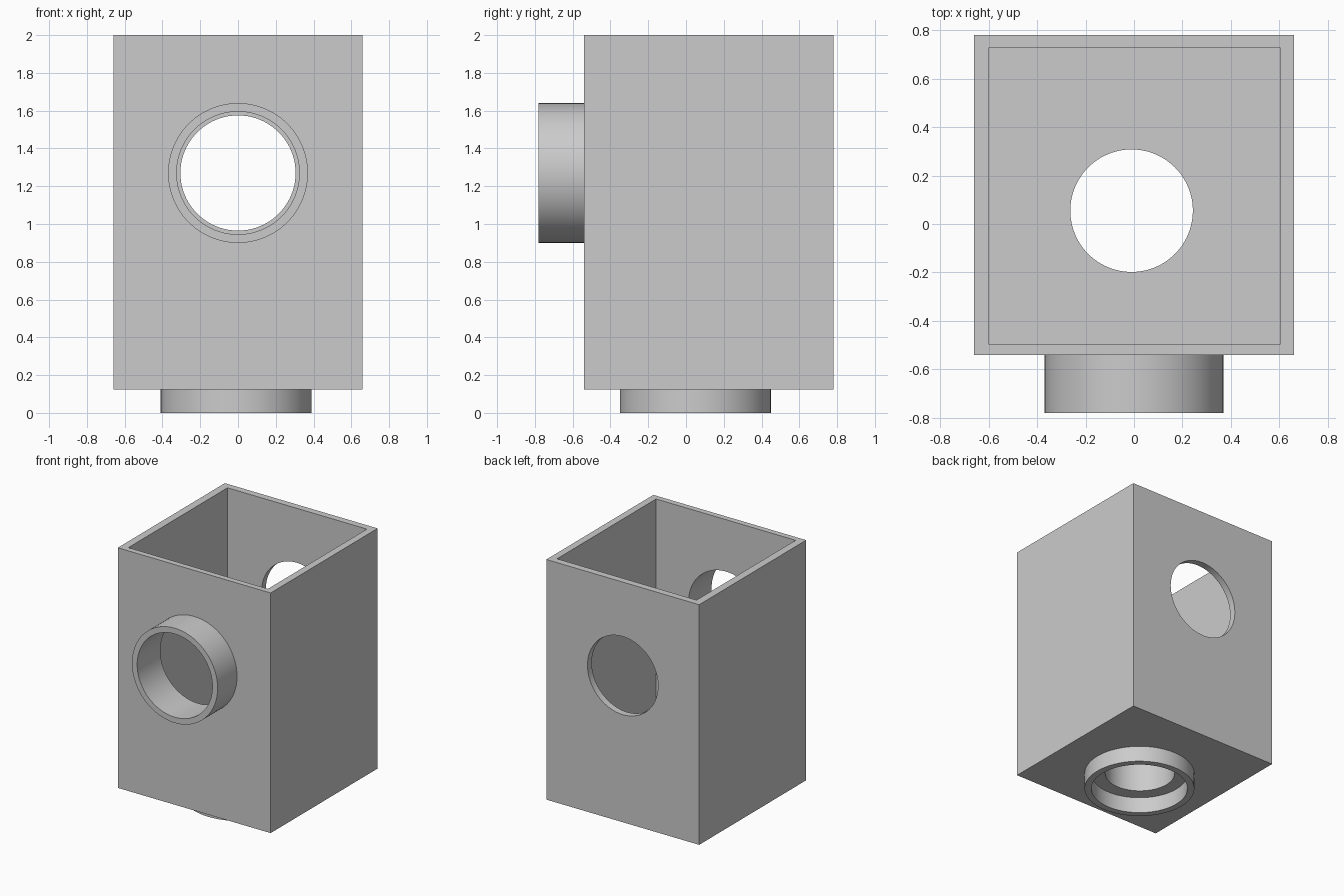
import bpy, bmesh, math
from mathutils import Vector, Matrix

cube = bpy.data.objects.get("Cube")
if cube:
    bpy.data.objects.remove(cube, do_unlink=True)

grey = bpy.data.materials.new("plain grey")
grey.use_nodes = True
colour = (0.6, 0.6, 0.6, 1)
grey.diffuse_color = colour
grey.node_tree.nodes["Principled BSDF"].inputs["Base Color"].default_value = colour

SIDES = 96


def new_object(name, bm):
    bmesh.ops.recalc_face_normals(bm, faces=bm.faces)
    mesh = bpy.data.meshes.new(name)
    bm.to_mesh(mesh)
    bm.free()
    obj = bpy.data.objects.new(name, mesh)
    mesh.materials.append(grey)
    bpy.context.collection.objects.link(obj)
    return obj


def box(name, low, high):
    low, high = Vector(low), Vector(high)
    bm = bmesh.new()
    place = Matrix.Translation((low + high) / 2) @ Matrix.Diagonal((high - low).to_4d())
    bmesh.ops.create_cube(bm, size=1, matrix=place)
    return new_object(name, bm)


def cylinder(name, start, end, radius):
    start, end = Vector(start), Vector(end)
    axis = end - start
    turn = axis.to_track_quat("Z", "Y").to_matrix().to_4x4()
    bm = bmesh.new()
    bmesh.ops.create_cone(bm, cap_ends=True, segments=SIDES, radius1=radius, radius2=radius,
                          depth=axis.length, matrix=Matrix.Translation((start + end) / 2) @ turn)
    return new_object(name, bm)


def select(obj):
    bpy.ops.object.select_all(action="DESELECT")
    obj.select_set(True)
    bpy.context.view_layer.objects.active = obj


def cut(obj, *cutters):
    select(obj)
    for cutter in cutters:
        mod = obj.modifiers.new("cut", "BOOLEAN")
        mod.operation, mod.solver, mod.object = "DIFFERENCE", "EXACT", cutter
        bpy.ops.object.modifier_apply(modifier=mod.name)
        bpy.data.objects.remove(cutter, do_unlink=True)
    bpy.ops.object.shade_smooth_by_angle(angle=math.radians(30))


# Open-topped housing: thick floor, thin walls, three round openings
housing = box("housing", (-0.66, -0.54, 0.125), (0.66, 0.78, 2))
cut(housing,
    box("cavity", (-0.6, -0.495, 0.39), (0.605, 0.727, 2.2)),
    cylinder("front_opening", (0, -0.7, 1.27), (0, 0, 1.27), 0.325),
    cylinder("back_opening", (0, 0.4, 1.27), (0, 1, 1.27), 0.305),
    cylinder("floor_opening", (-0.01, 0.055, 0), (-0.01, 0.055, 0.6), 0.253))

# Front spout
spout = cylinder("front_spout", (0, -0.78, 1.27), (0, -0.54, 1.27), 0.37)
cut(spout, cylinder("spout_bore", (0, -1, 1.27), (0, -0.4, 1.27), 0.325))

# Collar under the floor
collar = cylinder("bottom_collar", (-0.01, 0.05, 0), (-0.01, 0.05, 0.125), 0.4)
cut(collar, cylinder("collar_bore", (-0.01, 0.05, -0.2), (-0.01, 0.05, 0.3), 0.35))
